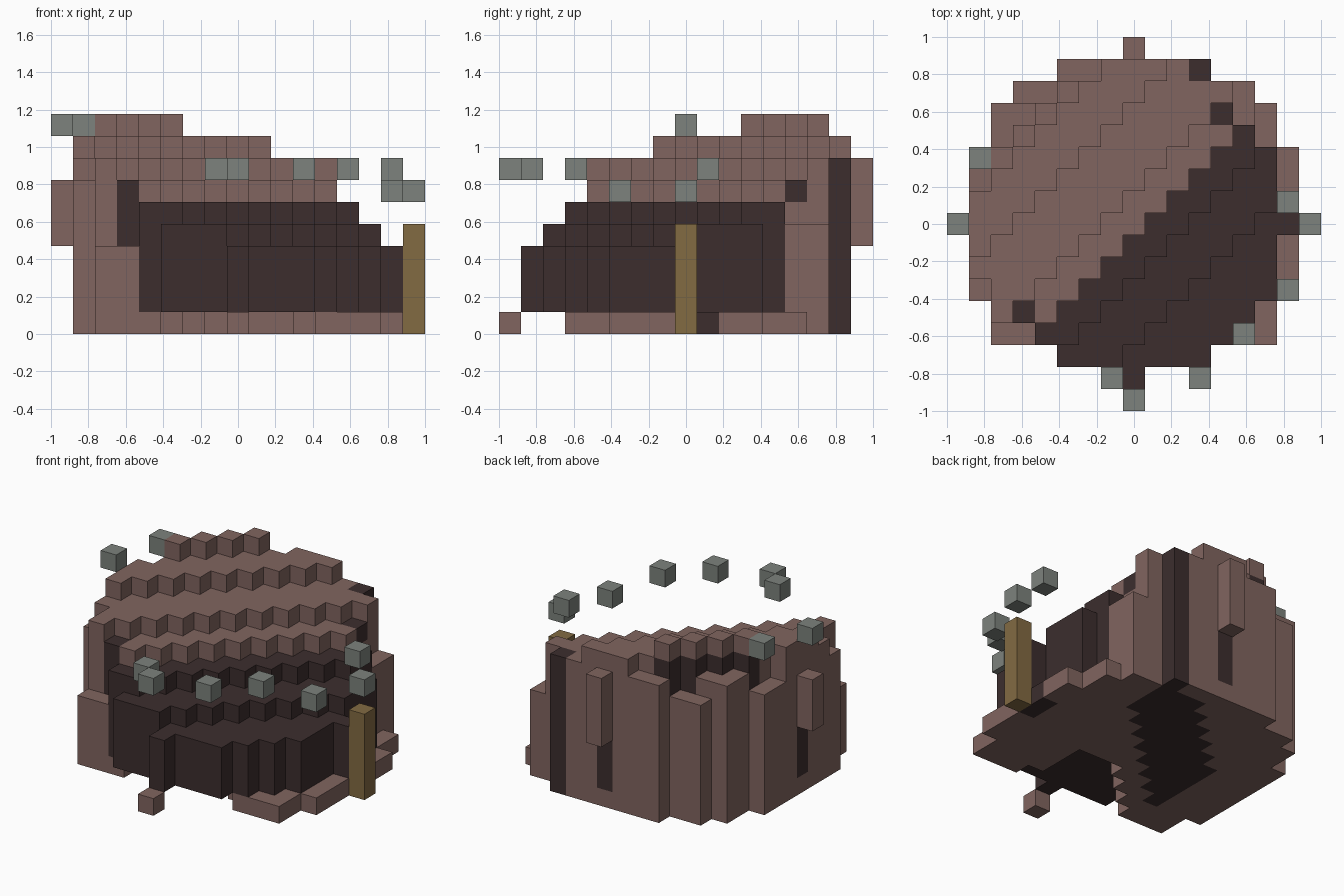
import bpy
import bmesh
from mathutils import Vector

if "Cube" in bpy.data.objects:
    bpy.data.objects.remove(bpy.data.objects["Cube"])

U = 2 / 17  # edge of one block


def material(name, rgb):
    mat = bpy.data.materials.new(name)
    mat.use_nodes = True
    mat.diffuse_color = (*rgb, 1)
    mat.node_tree.nodes["Principled BSDF"].inputs["Base Color"].default_value = (*rgb, 1)
    return mat


BROWN = material("brown clay", (0.22, 0.13, 0.115))
DARK = material("dark wood", (0.045, 0.027, 0.027))
GREY = material("grey stone", (0.205, 0.225, 0.205))
GOLD = material("golden post", (0.225, 0.145, 0.055))


def build(name, blocks, mats):
    """Make the outer faces of a set of blocks {(i, j, k): material index}."""
    bm = bmesh.new()
    for cell, index in blocks.items():
        centre = Vector(cell) + Vector((0, 0, 0.5))
        for axis in range(3):
            for sign in (-1, 1):
                n = Vector((0, 0, 0))
                n[axis] = sign
                if tuple(c + int(s) for c, s in zip(cell, n)) in blocks:
                    continue
                a = Vector((0, 0, 0))
                a[(axis + 1) % 3] = 0.5
                b = n.cross(a)
                mid = centre + n / 2
                corners = [mid - a - b, mid + a - b, mid + a + b, mid - a + b]
                face = bm.faces.new([bm.verts.new(c * U) for c in corners])
                face.material_index = index
    bmesh.ops.remove_doubles(bm, verts=bm.verts, dist=U / 100)
    mesh = bpy.data.meshes.new(name)
    bm.to_mesh(mesh)
    bm.free()
    for m in mats:
        mesh.materials.append(m)
    obj = bpy.data.objects.new(name, mesh)
    bpy.context.collection.objects.link(obj)
    return obj


def column(name, i, j, low, high, mat):
    return build(name, {(i, j, k): 0 for k in range(low, high)}, [mat])


# Round plan: half width of each row
def in_plan(i, j):
    if j == -7:
        return i == 0
    if j == -6:
        return abs(i) <= 3
    half = {7: 3, 6: 5, 5: 6, 4: 6}.get(abs(j), 7)
    return abs(j) <= 7 and abs(i) <= half


# Columns that leave the sloping surface
ODD_HEIGHT = {(-4, 6): 7, (-5, 6): 7, (-7, 3): 7, (-7, 2): 7, (-7, -3): 7,
              (-6, -5): 4, (-5, -5): 4, (5, 6): 5, (5, 5): 5,
              (6, 5): 1, (6, 4): 1, (6, -4): 1, (6, -5): 1, (5, -5): 1}
# (last diagonal of the step, height)
STEPS = [(-10, 8), (-9, 10), (-6, 9), (-2, 8), (0, 7), (2, 6), (5, 5), (99, 4)]


def height(i, j):
    if (i, j) in ODD_HEIGHT:
        return ODD_HEIGHT[i, j]
    d = i - j
    if i == 7 and j != 0:
        return 1
    if d == -9 and (j == 7 or i == -7):
        return 8
    return next(h for last, h in STEPS if d <= last)


def bottom(i, j):
    opening = -5 <= j <= -2 and -j <= i + 2 - 2 * j and j + 2 <= i <= (3 if j == -5 else 2)
    return 1 if j <= -6 or opening else 0


def is_dark(i, j, k):
    d = i - j
    if (i, j) == (3, 7):
        return True
    if k == 0:
        floor_band = -5 <= d <= -1 and -4 <= i <= 3 and -4 < j < 7
        return floor_band or (i, j) in {(7, 0), (7, 1)}
    if (i, j) in {(0, 7), (-7, 0)}:
        return k <= 6
    if (i, j) == (-5, -4):
        return 4 <= k <= 6
    if (i, j) == (4, 5):
        return k == 6
    if d == -9:
        return k in (7, 8) and height(i, j) == 10
    return d >= 1 and (i, j) not in ODD_HEIGHT


# Main stepped body
body = {}
for i in range(-7, 8):
    for j in range(-7, 8):
        if in_plan(i, j):
            for k in range(bottom(i, j), height(i, j)):
                body[i, j, k] = int(is_dark(i, j, k))
build("stepped_body", body, [BROWN, DARK])

# Blocks standing out from the wall, the foot block and the post
column("back_bracket", 0, 8, 4, 8, BROWN)
column("right_bracket", -8, 0, 4, 7, BROWN)
column("front_foot", 0, -8, 0, 1, BROWN)
column("side_post", 8, 0, 0, 5, GOLD)

# Ring of floating stones
STONES = [(-8, 0, 9), (-7, 3, 9), (8, 0, 6), (7, -3, 6), (7, 1, 7),
          (5, -5, 7), (3, -7, 7), (0, -8, 7), (-1, -7, 7)]
for n, (i, j, k) in enumerate(STONES, 1):
    column(f"floating_stone_{n}", i, j, k, k + 1, GREY)
